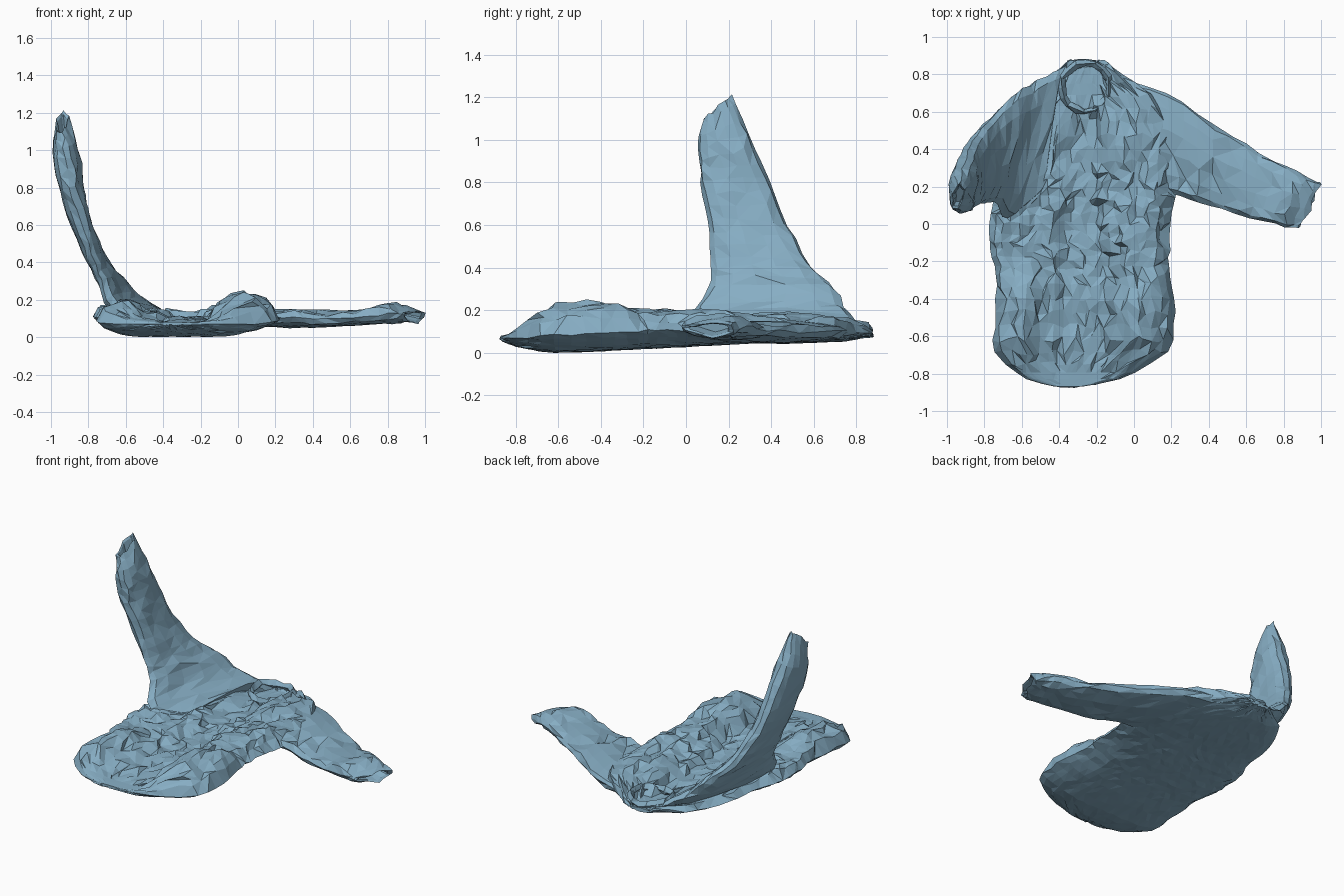
import bpy, bmesh, math, random
from mathutils import Vector, noise

if "Cube" in bpy.data.objects:
    bpy.data.objects.remove(bpy.data.objects["Cube"])

random.seed(4)


def table(rows, y):
    """Linear interpolation of rows (key, a, b, ...)."""
    if y <= rows[0][0]:
        return rows[0][1:]
    for p, q in zip(rows, rows[1:]):
        if y <= q[0]:
            f = (y - p[0]) / (q[0] - p[0])
            return [a + (b - a) * f for a, b in zip(p[1:], q[1:])]
    return rows[-1][1:]


def jitter(xy, z):
    return Vector([random.uniform(-a, a) for a in (xy, xy, z)])


def skin(name, rings, closed=False):
    """Bridge rings of points into a flat-shaded, faceted mesh."""
    bm = bmesh.new()
    loops = [[bm.verts.new(p) for p in r] for r in rings]
    n = len(rings[0])
    pairs = list(zip(loops, loops[1:]))
    if closed:
        pairs.append((loops[-1], loops[0]))
    for a, b in pairs:
        for i in range(n):
            j = (i + 1) % n
            q = [a[i], a[j], b[j], b[i]]
            k = random.randint(0, 1)
            bm.faces.new((q[k], q[k + 1], q[k + 2]))
            bm.faces.new((q[k], q[k + 2], q[(k + 3) % 4]))
    if not closed:
        bm.faces.new(loops[0])
        bm.faces.new(loops[-1])
    bmesh.ops.recalc_face_normals(bm, faces=bm.faces)
    me = bpy.data.meshes.new(name)
    bm.to_mesh(me)
    bm.free()
    ob = bpy.data.objects.new(name, me)
    bpy.context.collection.objects.link(ob)
    mat = bpy.data.materials.get("cloth") or bpy.data.materials.new("cloth")
    mat.diffuse_color = (0.24, 0.42, 0.55, 1)
    mat.use_nodes = True
    mat.node_tree.nodes["Principled BSDF"].inputs["Base Color"].default_value = mat.diffuse_color
    me.materials.append(mat)
    return ob


# Garment body: y, left x, right x, underside z, edge z, height scale
OUTLINE = [
    (-0.87, -0.42, -0.28, 0.065, 0.07, 0.0), (-0.84, -0.56, -0.10, 0.045, 0.07, 0.12),
    (-0.78, -0.65, 0.04, 0.025, 0.07, 0.3), (-0.69, -0.74, 0.17, 0.01, 0.08, 0.6),
    (-0.66, -0.745, 0.20, 0.005, 0.08, 0.85),
    (-0.60, -0.75, 0.215, 0.0, 0.085, 1.0), (-0.36, -0.735, 0.215, 0.01, 0.09, 1.0),
    (-0.30, -0.74, 0.19, 0.015, 0.10, 0.8), (-0.06, -0.78, 0.19, 0.025, 0.11, 0.75),
    (0.10, -0.76, 0.21, 0.035, 0.10, 0.75), (0.30, -0.68, 0.24, 0.045, 0.09, 0.65),
    (0.50, -0.66, 0.24, 0.045, 0.09, 0.65), (0.65, -0.60, 0.18, 0.05, 0.09, 0.6),
    (0.75, -0.52, 0.02, 0.055, 0.09, 0.6), (0.82, -0.41, -0.09, 0.07, 0.10, 0.6),
    (0.875, -0.35, -0.17, 0.075, 0.09, 0.2)]
# Crest of the folds across the front: x, z
FOLDS = [(-0.78, 0.20), (-0.70, 0.215), (-0.6, 0.18), (-0.5, 0.15), (-0.33, 0.135),
         (-0.2, 0.14), (-0.11, 0.19), (-0.05, 0.23), (0.10, 0.23), (0.17, 0.20), (0.22, 0.15)]
# Front opening between the two panels: y, left x, right x
OPENING = [(-0.8, -0.42, -0.12), (-0.2, -0.40, -0.12), (0.1, -0.35, -0.19),
           (0.35, -0.33, -0.20), (0.55, -0.34, -0.18)]


def in_neck(x, y):
    return math.hypot(x + 0.26, y - 0.735) < 0.12


def top_height(x, y, scale):
    left, right = table(OPENING, y)
    if left < x < right and y < 0.56:
        return 0.08 + scale * (0.018 + 0.02 * noise.noise(Vector((x * 6, y * 4, 3))))
    if in_neck(x, y):
        return 0.085
    z = 0.08 + (table(FOLDS, x)[0] - 0.08) * scale
    z += scale * 0.06 * noise.noise(Vector((x * 10, y * 3.5, 1.7)))
    return min(z, 0.08 + 0.165 * scale)


rings = []
ROWS, COLS = 34, 24
for i in range(ROWS + 1):
    u = i / ROWS
    y = -0.87 + 1.745 * (u - 0.06 * math.sin(4 * math.pi * u) * abs(2 * u - 1))
    xl, xr, zb, ze, s = table(OUTLINE, y)
    ring = []
    for j in range(2 * COLS):
        upper = j <= COLS
        t = -1 + 2 * j / COLS if upper else 3 - 2 * j / COLS
        x = (xl + xr) / 2 + t * (xr - xl) / 2
        if upper:
            z = ze + (top_height(x, y, s) - ze) * (1 - abs(t) ** 9) ** 0.6
            k = (s > 0.3) * (1 if abs(t) < 1 else 0.5) * (0.2 if in_neck(x, y) else 1)
            p = Vector((x, y, z)) + jitter(0.018 * k, 0.012 * k)
        else:
            z = ze + (zb - ze) * (1 - abs(t) ** (6 if t < 0 else 3))
            p = Vector((x, y, z)) + jitter(0.008, 0.003)
        p.z = max(p.z, 0)
        ring.append(p)
    rings.append(ring)
skin("garment_body", rings)


def catmull(a, b, c, d, t):
    return 0.5 * (2 * b + (c - a) * t + (2 * a - 5 * b + 4 * c - d) * t * t
                  + (3 * b - a - 3 * c + d) * t ** 3)


def sleeve(name, stations, steps=3, sides=14, rough=0.009, crease=0.0):
    """Flattened tube between an outer and an inner seam, with an open cuff."""
    st = [(Vector(a), Vector(b), h) for a, b, h in stations]
    path = []
    for i in range(len(st) - 1):
        four = [st[max(i - 1, 0)], st[i], st[i + 1], st[min(i + 2, len(st) - 1)]]
        for k in range(steps + (i == len(st) - 2)):
            path.append([catmull(*[s[m] for s in four], k / steps) for m in range(3)])
    rings = []
    last = len(path) - 1
    for i, (a, b, h) in enumerate(path):
        p, q = path[max(i - 1, 0)], path[min(i + 1, last)]
        tangent = (q[0] + q[1] - p[0] - p[1]).normalized()
        nrm = (a - b).cross(tangent).normalized()
        ring = []
        for k in range(sides):
            ang = 2 * math.pi * k / sides
            c, s = math.cos(ang), math.sin(ang)
            off = h * math.copysign(abs(s) ** 0.7, s)
            p = (a + b) / 2 + (a - b) / 2 * c
            if s * nrm.z > 0.2 * abs(nrm.z):  # creases, deepest toward the inner seam
                off += math.copysign(crease, s) * (0.6 - 0.4 * c) * noise.noise(p * 11)
            ring.append(p + nrm * off + tangent * random.uniform(-rough, rough) * 1.5
                        + jitter(rough, rough))
        rings.append(ring)
    # turn the cuff inward
    rim = rings[-1]
    mid = sum(rim, Vector()) / sides
    rings.append([mid + (v - mid) * 0.8 - tangent * 0.01 for v in rim])
    rings.append([mid + (v - mid) * 0.65 - tangent * 0.08 for v in rim])
    skin(name, rings)


sleeve("flat_sleeve", [
    ((-0.06, 0.77, 0.10), (0.06, 0.20, 0.10), 0.04),
    ((0.17, 0.71, 0.10), (0.24, 0.15, 0.10), 0.052),
    ((0.43, 0.53, 0.10), (0.40, 0.10, 0.10), 0.044),
    ((0.68, 0.38, 0.105), (0.62, 0.03, 0.105), 0.04),
    ((0.87, 0.28, 0.125), (0.80, -0.01, 0.125), 0.055),
    ((0.995, 0.22, 0.105), (0.895, -0.015, 0.115), 0.032)], rough=0.008, crease=0.04)
sleeve("raised_sleeve", [
    ((-0.40, 0.82, 0.12), (-0.50, 0.16, 0.10), 0.04),
    ((-0.52, 0.765, 0.19), (-0.67, 0.03, 0.16), 0.05),
    ((-0.63, 0.70, 0.30), (-0.73, 0.11, 0.30), 0.05),
    ((-0.745, 0.59, 0.41), (-0.78, 0.12, 0.44), 0.05),
    ((-0.84, 0.48, 0.60), (-0.84, 0.10, 0.62), 0.06),
    ((-0.885, 0.39, 0.82), (-0.90, 0.07, 0.80), 0.065),
    ((-0.915, 0.30, 1.02), (-0.925, 0.06, 0.95), 0.07),
    ((-0.93, 0.21, 1.21), (-0.95, 0.08, 1.09), 0.03)], rough=0.006, crease=0.02)

# Collar: irregular rolled band round the neck opening, higher at the sides
rings = []
for i in range(16):
    a = 2 * math.pi * i / 16
    out = Vector((math.cos(a), math.sin(a), 0))
    c = Vector((-0.26, 0.732, 0.105 + 0.02 * abs(out.x))) + out * 0.13
    rings.append([c + out * 0.02 * math.cos(b) + Vector((0, 0, 0.028 * math.sin(b)))
                  + jitter(0.009, 0.007) for b in [k * math.pi / 2 for k in range(4)]])
skin("collar", rings, closed=True)
